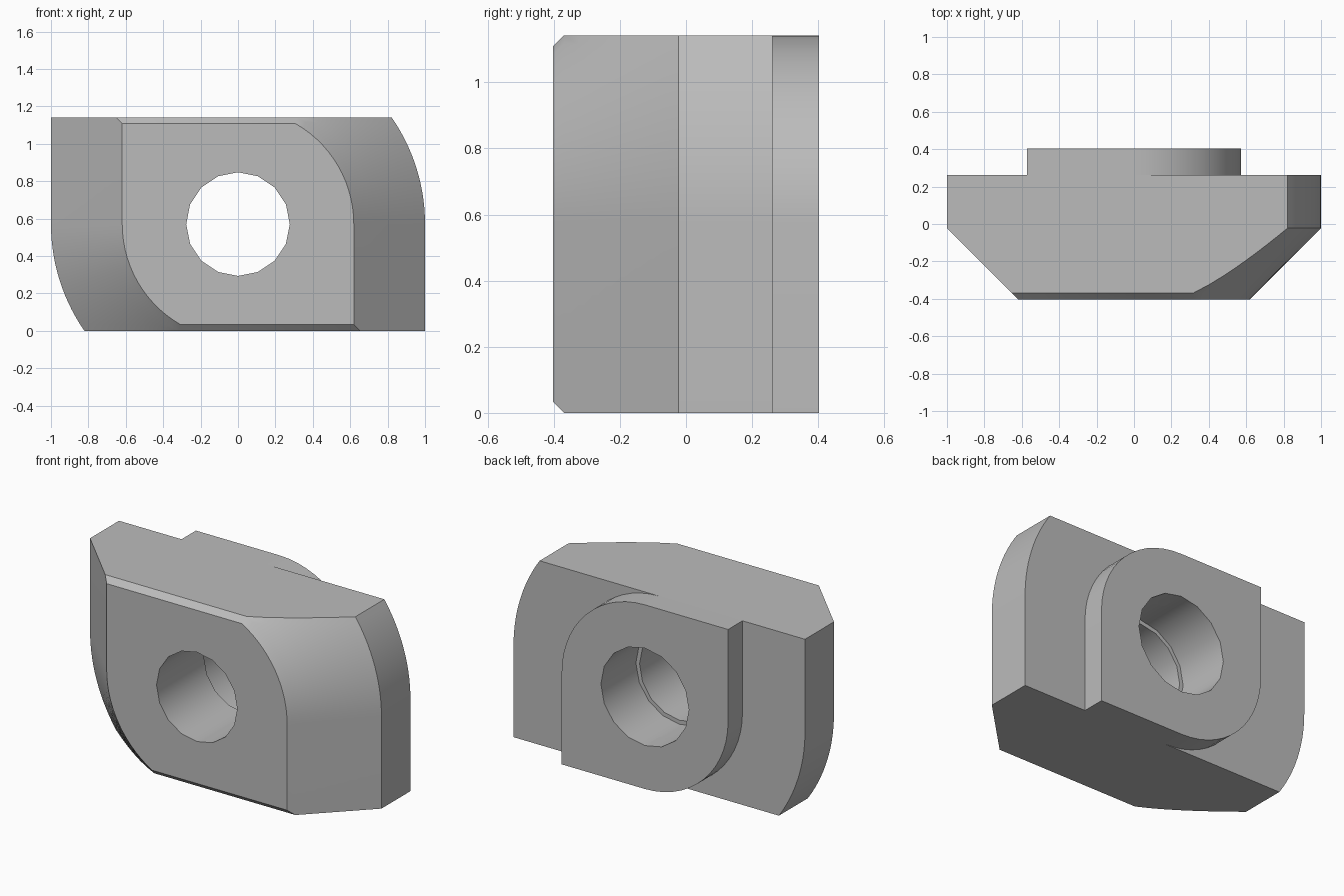
import bpy
import bmesh
from math import sin, cos, asin, pi, sqrt

MID = 0.571          # half height, also the axis height of the hole
ARC = 14             # segments per rounded corner

cube = bpy.data.objects.get("Cube")
if cube:
    bpy.data.objects.remove(cube, do_unlink=True)

steel = bpy.data.materials.new("grey steel")
steel.use_nodes = True
grey = (0.5, 0.5, 0.5, 1)
steel.diffuse_color = grey
steel.node_tree.nodes["Principled BSDF"].inputs["Base Color"].default_value = grey


def loft(name, rings):
    """Skin (y, [(x, z), ...]) rings into a closed solid."""
    bm = bmesh.new()
    loops = [[bm.verts.new((x, y, z + MID)) for x, z in pts] for y, pts in rings]
    count = len(loops[0])
    for a, b in zip(loops, loops[1:]):
        for i in range(count):
            j = (i + 1) % count
            bm.faces.new((a[i], a[j], b[j], b[i]))
    bm.faces.new(loops[0])
    bm.faces.new(loops[-1])
    bmesh.ops.recalc_face_normals(bm, faces=bm.faces)
    mesh = bpy.data.meshes.new(name)
    bm.to_mesh(mesh)
    bm.free()
    mesh.materials.append(steel)
    obj = bpy.data.objects.new(name, mesh)
    bpy.context.collection.objects.link(obj)
    return obj


def twist_outline(radius, half):
    """Two opposite corners rounded about the axis, the other two square."""
    top = asin(min(1, half / radius))
    side = [(radius, -half)]
    for i in range(ARC + 1):
        a = top * i / ARC
        side.append((radius * cos(a), radius * sin(a)))
    return side + [(-x, -z) for x, z in side]


def circle(radius, sides=16):
    return [(radius * sin(2 * pi * i / sides), radius * cos(2 * pi * i / sides))
            for i in range(sides)]


# Wide body: straight rear, tapered front and a small top and bottom chamfer
STEPS = 8
rings = [(0.262, twist_outline(1, MID))]
for i in range(STEPS + 1):
    t = i / STEPS
    rings.append((-0.022 - 0.347 * t, twist_outline(1 - 0.347 * t, MID)))
rings.append((-0.403, twist_outline(0.619, MID - 0.034)))
body = loft("nut_body", rings)

# Raised guide on the back
boss = loft("rear_guide", [(y, twist_outline(MID, MID)) for y in (0.262, 0.403)])

# Stepped hole, wider at the back
cutter = loft("hole_cutter", [(-0.6, circle(0.277)), (0.06, circle(0.277)),
                              (0.06, circle(0.302)), (0.6, circle(0.302))])
cutter.hide_render = True

for obj in (body, boss):
    bpy.ops.object.select_all(action="DESELECT")
    obj.select_set(True)
    bpy.context.view_layer.objects.active = obj
    cut = obj.modifiers.new("hole", "BOOLEAN")
    cut.operation = "DIFFERENCE"
    cut.solver = "EXACT"
    cut.object = cutter
    bpy.ops.object.modifier_apply(modifier=cut.name)
    bpy.ops.object.shade_smooth_by_angle(angle=0.52)

bpy.data.objects.remove(cutter, do_unlink=True)
